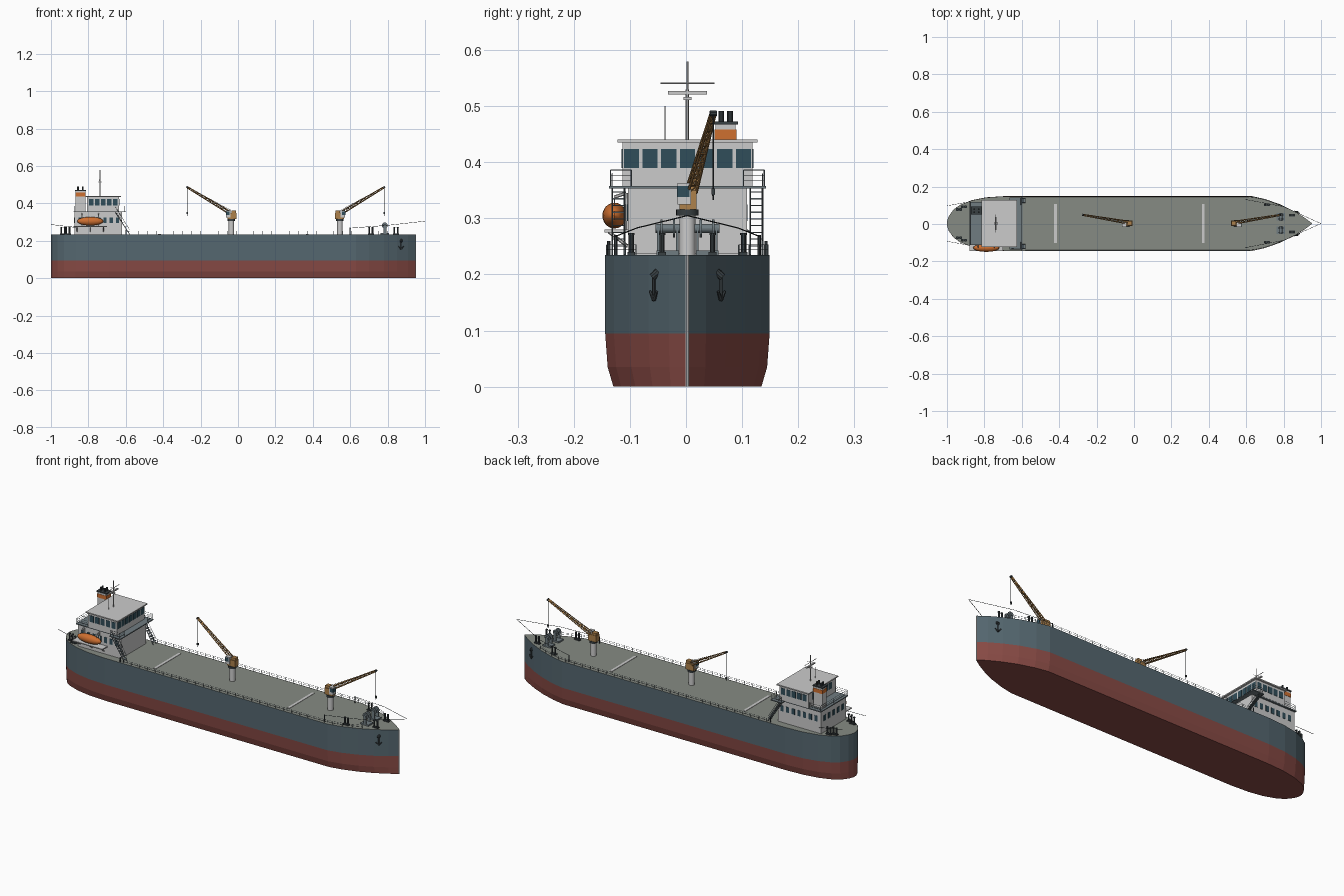
import bpy, bmesh, math
from mathutils import Matrix, Vector

if "Cube" in bpy.data.objects:
    bpy.data.objects.remove(bpy.data.objects["Cube"])

COL = {
    "blue": (.09, .135, .16), "red": (.25, .07, .06), "deck": (.24, .26, .23),
    "white": (.66, .67, .65), "glass": (.03, .075, .10), "orange": (.62, .16, .03),
    "tan": (.42, .22, .07), "dark": (.04, .05, .055), "steel": (.16, .2, .22),
}
MATS = {}
for k, c in COL.items():
    MATS[k] = bpy.data.materials.new(k)
    MATS[k].diffuse_color = (*c, 1)
CY = .0025  # small centring offset


def finish(name, bm, col, smooth=False):
    me = bpy.data.meshes.new(name)
    bmesh.ops.recalc_face_normals(bm, faces=bm.faces)
    bm.to_mesh(me)
    bm.free()
    ob = bpy.data.objects.new(name, me)
    bpy.context.collection.objects.link(ob)
    me.materials.append(MATS[col])
    ob.location.y = CY
    if smooth:
        bpy.context.view_layer.objects.active = ob
        ob.select_set(True)
        bpy.ops.object.shade_smooth_by_angle(angle=math.radians(35))
        ob.select_set(False)
    return ob


def box(bm, x0, x1, y0, y1, z0, z1):
    m = Matrix.Translation(((x0 + x1) / 2, (y0 + y1) / 2, (z0 + z1) / 2))
    bmesh.ops.create_cube(bm, size=1, matrix=m @ Matrix.Diagonal((x1 - x0, y1 - y0, z1 - z0, 1)))


def rod(bm, a, b, r, r2=None, n=6):
    a, b = Vector(a), Vector(b)
    d = b - a
    m = Matrix.Translation((a + b) / 2) @ d.to_track_quat('Z', 'Y').to_matrix().to_4x4()
    bmesh.ops.create_cone(bm, cap_ends=True, segments=n, radius1=r,
                          radius2=r if r2 is None else r2, depth=d.length, matrix=m)


def parts(name, col, boxes=(), rods=(), smooth=False):
    bm = bmesh.new()
    for b in boxes:
        box(bm, *b)
    for r in rods:
        rod(bm, *r)
    return finish(name, bm, col, smooth)


# Hull: half outline lofted through scaled levels
HALF = [(-1, .012), (-.99, .04), (-.965, .075), (-.93, .1), (-.87, .124), (-.79, .14), (-.69, .1465),
        (.63, .1465), (.70, .131), (.78, .103), (.85, .069), (.91, .033), (.95, .003)]


def edge_y(x):
    for (xa, ya), (xb, yb) in zip(HALF, HALF[1:]):
        if xa <= x <= xb:
            return ya + (yb - ya) * (x - xa) / (xb - xa)


def loft(name, col, levels, cap_low=False, cap_top=False):
    bm = bmesh.new()
    rings = []
    for z, s in levels:
        pts = [(x, -y * s, z) for x, y in HALF] + [(x, y * s, z) for x, y in reversed(HALF)]
        rings.append([bm.verts.new(p) for p in pts])
    n = len(rings[0])
    for lo, hi in zip(rings, rings[1:]):
        for i in range(n):
            bm.faces.new((lo[i], lo[(i + 1) % n], hi[(i + 1) % n], hi[i]))
    if cap_low:
        bm.faces.new(rings[0])
    if cap_top:
        bm.faces.new(rings[-1])
    return finish(name, bm, col)


D = .235  # main deck height
loft("hull_bottom", "red", [(0, .9), (.035, .97), (.095, 1)], cap_low=True)
loft("hull_topsides", "blue", [(.095, 1), (D, 1)])
loft("main_deck", "deck", [(D - .002, .995), (D, .995)], cap_top=True)
parts("stem_bar", "white", rods=[((.95, 0, 0), (.95, 0, D), .003)])
parts("hatch_strips", "white", [(x - .007, x + .007, -.105, .105, D, D + .002) for x in (-.42, .37)])

# Deck railing
xs = [-.58 + .0475 * i for i in range(30)]
rods = []
for s in (-1, 1):
    p = [(x, s * (edge_y(x) - .003)) for x in xs]
    rods += [((x, y, D), (x, y, D + .018), .0012) for x, y in p]
    for h in (.010, .018):
        rods += [((*a, D + h), (*b, D + h), .0007, None, 4) for a, b in zip(p, p[1:])]
parts("deck_railing", "steel", rods=rods)

# Superstructure blocks and deck slabs
parts("accommodation_block", "white", [(-.875, -.62, -.106, .106, D, .353)])
parts("boat_deck", "white", [(-.88, -.70, -.148, -.10, .275, .28)],
      [((x, -.106, .25), (x, -.14, .276), .003) for x in (-.86, -.79, -.72)])
parts("bridge_deck", "steel", [(-.88, -.60, -.115, .115, .353, .358), (-.665, -.60, -.14, .14, .353, .358)])
parts("bridge", "white", [(-.807, -.636, -.116, .116, .358, .435)])
parts("bridge_roof", "white", [(-.815, -.625, -.125, .125, .435, .441)])

# Windows
w = []
for i in range(-3, 4):
    y = i * .0333
    w += [(-.637, -.6345, y - .0135, y + .0135, .390, .424)]
    w += [(-.8085, -.806, y - .0135, y + .0135, .390, .424)] if abs(i) < 3 else []
for s in (-1, 1):
    for i in range(5):
        x = -.785 + i * .032
        w.append((x - .012, x + .012, s * .1165 - .001, s * .1165 + .001, .39, .424))
    for i in range(7):
        x = -.845 + i * .0335
        w.append((x - .009, x + .009, s * .1065 - .001, s * .1065 + .001, .295, .325))
for i in range(-2, 3):
    w.append((-.8765, -.874, i * .038 - .009, i * .038 + .009, .295, .325))
parts("windows", "glass", w)

# Bridge-wing railings, aft railings and side stairs
rods, steps = [], []
for s in (-1, 1):
    path = [(-.605, s * .10), (-.605, s * .137), (-.66, s * .137)]
    aft = [(-.66, s * .112), (-.735, s * .112), (-.81, s * .112), (-.876, s * .112), (-.876, 0)]
    for pl in (path, aft):
        rods += [((*p, .358), (*p, .386), .0012) for p in pl]
        for h in (.367, .376, .386):
            rods += [((*a, h), (*b, h), .0008, None, 4) for a, b in zip(pl, pl[1:])]
    for i in range(9):
        z, x = .25 + i * .012, -.585 - i * .008
        steps.append((x - .006, x + .006, *sorted((s * .112, s * .134)), z, z + .002))
    for y in (.112, .134):
        rods.append(((-.58, s * y, D), (-.655, s * y, .353), .0018))
        rods.append(((-.58, s * y, D + .025), (-.655, s * y, .38), .001))
parts("superstructure_railings", "steel", rods=rods)
parts("side_stairs", "steel", steps)

# Lifeboat with davits
bm = bmesh.new()
bmesh.ops.create_uvsphere(bm, u_segments=20, v_segments=12, radius=1,
                          matrix=Matrix.Translation((-.79, -.13, .305)) @ Matrix.Diagonal((.07, .0215, .023, 1)))
finish("lifeboat", bm, "orange", True)
parts("lifeboat_davits", "white",
      rods=[r for x in (-.835, -.745) for r in (((x, -.107, .28), (x, -.109, .345), .003),
                                                ((x, -.109, .345), (x, -.13, .338), .003),
                                                ((x, -.13, .338), (x, -.13, .32), .001))])

# Funnel
parts("funnel", "white", [(-.868, -.816, .05, .086, .355, .467)])
parts("funnel_band", "orange", [(-.8695, -.8145, .0485, .0875, .438, .458)])
parts("funnel_cap", "dark", [(-.872, -.812, .047, .09, .467, .473)],
      [((x, y, .473), (x, y, .491), .005, None, 10) for x in (-.855, -.83) for y in (.06, .076)])

# Mast and antennas
X = -.738
parts("mast", "white", [(X - .008, X + .008, -.007, .007, .511, .516), (X - .004, X + .004, -.035, .035, .521, .527)],
      [((X, 0, .44), (X, 0, .53), .003), ((X, 0, .53), (X, 0, .58), .0018),
       ((X, -.048, .541), (X, .048, .541), .0015), ((X - .02, 0, .541), (X + .02, 0, .541), .001),
       ((X, -.04, .44), (X, -.04, .5), .001)])


# Deck cranes
def crane(tag, cx, sgn):
    def rx(a, b):
        return sorted((cx + sgn * a, cx + sgn * b))
    parts(tag + "_pedestal", "white", rods=[((cx, 0, D), (cx, 0, .305), .0145, None, 20)], smooth=True)
    parts(tag + "_slew_ring", "dark", rods=[((cx, 0, .305), (cx, 0, .316), .02, None, 20)], smooth=True)
    parts(tag + "_house", "tan", [(*rx(-.026, .022), -.014, .016, .316, .35), (*rx(-.024, .0), -.010, .014, .35, .362)])
    parts(tag + "_cab", "white", [(*rx(.004, .028), -.018, .006, .325, .363)])
    parts(tag + "_cab_window", "glass", [(*rx(.01, .029), -.0188, .004, .338, .358)])
    # tapered lattice jib: four chords with lacing
    a, b = Vector((cx + sgn * .012, .008, .352)), Vector((cx + sgn * .237, .046, .487))
    d = (b - a).normalized()
    side = d.cross(Vector((0, 0, 1))).normalized()
    up = side.cross(d)
    n = 10
    rings = []
    for i in range(n + 1):
        t = i / n
        c, k = a.lerp(b, t), .0075 - .004 * t
        rings.append([c + side * k * u + up * k * v for u, v in ((1, 1), (1, -1), (-1, -1), (-1, 1))])
    rods = [(rings[0][j], rings[-1][j], .0026, .002, 4) for j in range(4)]
    for i in range(n):
        for j in range(4):
            k = (j + 1) % 4
            rods.append((rings[i][j], rings[i + 1][k], .0014, None, 4))
            rods.append((rings[i][j], rings[i][k], .0014, None, 4))
    parts(tag + "_jib", "tan", rods=rods)
    parts(tag + "_hoist", "dark", [(b.x - .004, b.x + .004, b.y - .003, b.y + .003, .343, .353)],
          [(b, (b.x, b.y, .35), .0012), ((b.x, b.y, .343), (b.x, b.y, .333), .002, .001),
           ((cx, .004, .362), b + Vector((0, 0, .003)), .0007),
           (b - side * .006, b + side * .006, .005, None, 10)])


crane("aft_crane", -.035, -1)
crane("fore_crane", .545, 1)

# Foredeck windlasses, bollards, ropes, anchors (both sides)
wb, wr, bb, br, ropes, an, ab = [], [], [], [], [], [], []
for s in (-1, 1):
    y = s * .035
    wb += [(.762, .808, y - .02, y + .02, D, .243)]
    wb += [(.777, .793, y + o - .002, y + o + .002, .243, .285) for o in (-.017, .017)]
    wr += [((.785, y - .022, .282), (.785, y + .022, .282), .008, None, 12)]
    wr += [((.785, y + o - .002, .282), (.785, y + o + .002, .282), .016, None, 14) for o in (-.011, .011)]
    for x, yy in ((.71, .1), (.845, .045), (-.935, .075), (-.91, .09)):
        bb.append((x - .016, x + .016, s * yy - .007, s * yy + .007, D, .24))
        for o in (-.009, .009):
            br += [((x + o, s * yy, .24), (x + o, s * yy, .27), .0045, None, 10),
                   ((x + o, s * yy, .27), (x + o, s * yy, .274), .006, None, 10)]
    br += [((.6, s * .128, D), (.6, s * .128, .27), .003), ((-.6, s * .14, D), (-.6, s * .14, .26), .003)]
    ropes += [((.6, s * .128, .268), (.8, s * .09, .283), .0011), ((.8, s * .09, .283), (.999, 0, .305), .0011),
              ((-.999, s * .095, .287), (-.87, s * .118, .272), .0011)]
    # anchor hangs from a hawse pipe on the bow flank
    x = .872
    y = s * (edge_y(x) + .004)
    an += [((x, y, .2), (x, y, .16), .003), ((x, y - s * .008, .205), (x, y + s * .003, .195), .007, None, 10),
           ((x - .013, y + s * .007, .17), (x, y, .155), .0022, .004),
           ((x + .013, y - s * .005, .17), (x, y, .155), .0022, .004)]
parts("windlasses", "steel", wb, wr)
parts("bollards", "dark", bb, br)
parts("mooring_lines", "dark", rods=ropes)
parts("anchors", "dark", rods=an)

for m in bpy.data.materials:
    if m.users and not m.is_grease_pencil:
        m.use_nodes = True
        m.node_tree.nodes["Principled BSDF"].inputs["Base Color"].default_value = m.diffuse_color
